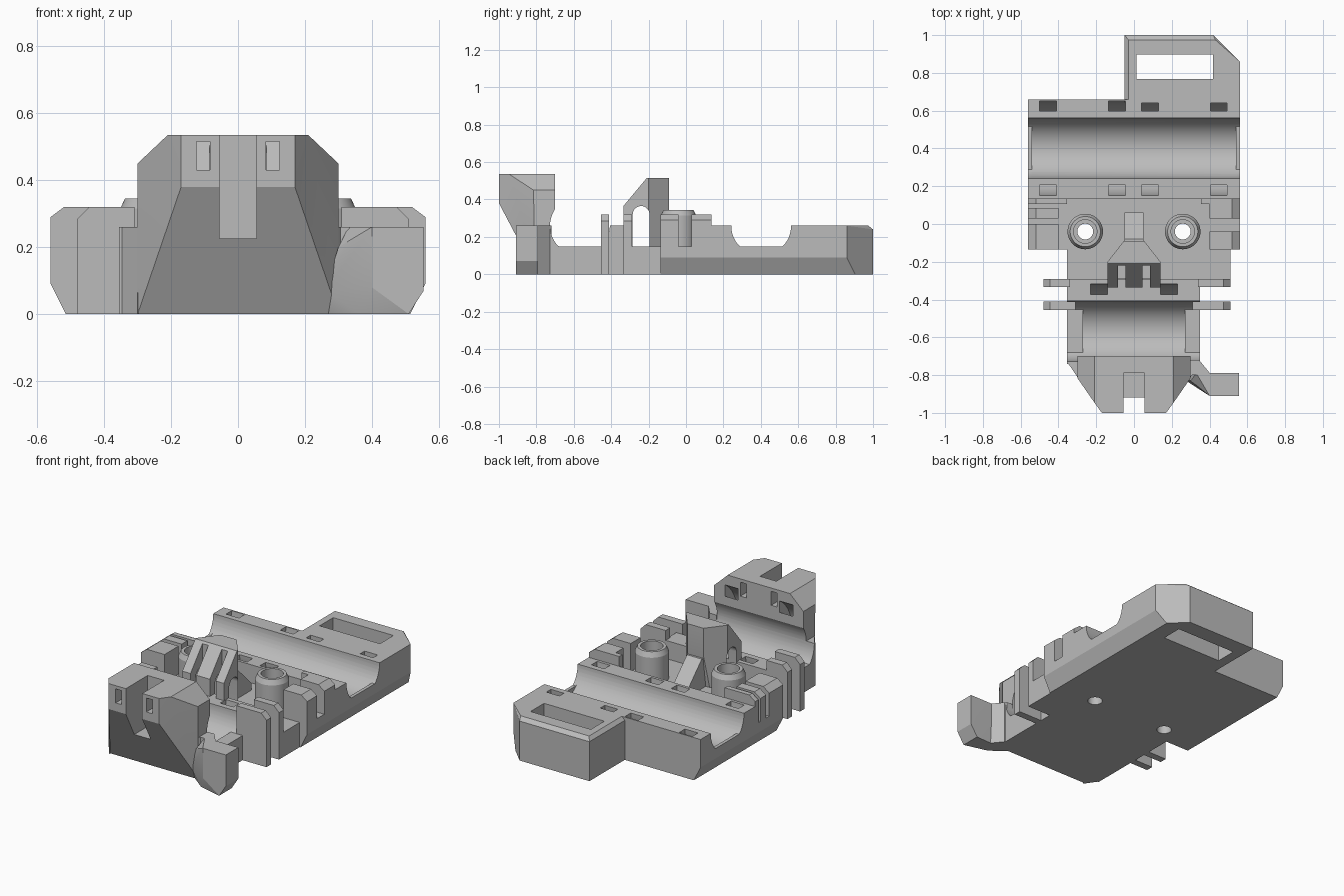
import bpy, bmesh
from math import cos, sin, pi

cube = bpy.data.objects.get("Cube")
if cube:
    bpy.data.objects.remove(cube)

GREY = (0.5, 0.5, 0.5, 1)
mat = bpy.data.materials.new("plain_grey")
mat.use_nodes = True
mat.diffuse_color = GREY
mat.node_tree.nodes["Principled BSDF"].inputs["Base Color"].default_value = GREY


def hull(name, pts):
    """Convex solid around a few corner points."""
    bm = bmesh.new()
    for p in pts:
        bm.verts.new(p)
    bmesh.ops.convex_hull(bm, input=bm.verts)
    bmesh.ops.delete(bm, geom=[v for v in bm.verts if not v.link_faces], context='VERTS')
    bmesh.ops.dissolve_limit(bm, angle_limit=0.002, verts=bm.verts, edges=bm.edges)
    bmesh.ops.recalc_face_normals(bm, faces=bm.faces)
    me = bpy.data.meshes.new(name)
    bm.to_mesh(me)
    bm.free()
    me.materials.append(mat)
    ob = bpy.data.objects.new(name, me)
    bpy.context.collection.objects.link(ob)
    return ob


def box(name, x0, x1, y0, y1, z0, z1):
    return hull(name, [(x, y, z) for x in (x0, x1) for y in (y0, y1) for z in (z0, z1)])


def along_x(name, prof, x0, x1):
    return hull(name, [(x, y, z) for x in (x0, x1) for y, z in prof])


def along_y(name, prof, y0, y1):
    return hull(name, [(x, y, z) for y in (y0, y1) for x, z in prof])


def along_z(name, prof, z0, z1):
    return hull(name, [(x, y, z) for z in (z0, z1) for x, y in prof])


def circle(cx, cy, r, n=48, low=-9):
    return [(cx + r * cos(2 * pi * i / n), max(low, cy + r * sin(2 * pi * i / n)))
            for i in range(n)]


def cut(ob, cutters):
    for c in cutters:
        m = ob.modifiers.new("cut", 'BOOLEAN')
        m.operation, m.solver, m.object = 'DIFFERENCE', 'EXACT', c
    bpy.context.view_layer.update()
    dg = bpy.context.evaluated_depsgraph_get()
    me = bpy.data.meshes.new_from_object(ob.evaluated_get(dg))
    ob.modifiers.clear()
    ob.data = me
    return ob


helpers = []


def helper(ob):
    ob.hide_render = True
    helpers.append(ob)
    return ob


AXIS_Z = 0.26


def bearing_cutters(y, half_deep, tie_xs):
    """Round bed with shallower end lips, plus ring channels for ties."""
    out = [helper(along_x("bed_cutter", circle(y, AXIS_Z, 0.16), -half_deep, half_deep)),
           helper(along_x("lip_cutter", circle(y, AXIS_Z, 0.16, low=0.15), -0.6, 0.6))]
    for x in tie_xs:
        ring = helper(along_x("tie_cutter", circle(y, AXIS_Z, 0.25), x - 0.044, x + 0.044))
        core = helper(along_x("tie_core", circle(y, AXIS_Z, 0.195), x - 0.1, x + 0.1))
        out.append(cut(ring, [core]))
    return out


rear_cuts = bearing_cutters(0.402, 0.54, (-0.455, -0.09, 0.085, 0.448))
front_cuts = bearing_cutters(-0.567, 0.27, (-0.185, 0.185))
bolt_cuts = [helper(along_z("bolt_cutter", circle(s * 0.258, -0.04, 0.042, 32), -0.1, 0.5))
             for s in (-1, 1)]


def chamfered(z, x0=-0.56, x1=0.56):
    return [(x0 + 0.045, 0), (x1 - 0.045, 0), (x1, 0.09), (x1, z), (x0, z), (x0, 0.09)]


# Rear bearing block and belt-side extension
rear = along_y("rear_block", chamfered(0.26), 0.135, 0.66)
corner = helper(along_z("corner_cutter", [(-0.6, 0.62), (-0.6, 0.7), (-0.52, 0.7)], -0.1, 0.4))
cut(rear, rear_cuts + [corner])
ext = hull("rear_extension", [
    (-0.05, 0.64, 0), (-0.05, 0.64, 0.24), (-0.03, 0.64, 0.26),
    (-0.05, 1, 0), (-0.05, 1, 0.24), (-0.03, 0.975, 0.26), (0.43, 0.975, 0.26),
    (0.42, 1, 0), (0.42, 1, 0.24), (0.56, 0.86, 0.09), (0.56, 0.86, 0.26),
    (0.515, 0.905, 0), (0.515, 0.64, 0), (0.56, 0.64, 0.09), (0.56, 0.64, 0.26)])
cut(ext, [helper(box("slot_cutter", 0.012, 0.418, 0.768, 0.898, -0.1, 0.4))])

# Floor slabs
cut(along_y("middle_floor", chamfered(0.15), -0.135, 0.15), bolt_cuts)
box("front_floor", -0.355, 0.51, -0.3, -0.13, 0, 0.15)

# Front bearing block
cut(box("front_bearing_block", -0.355, 0.35, -0.74, -0.29, 0, 0.26), front_cuts)

# Side blocks with narrow slots
left_prof = chamfered(0.32, 0.40, 0.56)
left_prof = [(0.40, 0), (0.515, 0), (0.56, 0.09), (0.56, 0.29), (0.52, 0.32), (0.40, 0.32)]
block = along_y("left_side_block", left_prof, -0.135, 0.135)
cut(block, [helper(box("gap_cutter", 0.3, 0.7, -0.04, 0.03, 0.15, 0.5))])
block = along_y("right_side_block", [(-x, z) for x, z in left_prof], -0.135, 0.135)
cut(block, [helper(box("gap_cutter", -0.7, -0.3, 0.085, 0.105, 0.15, 0.5)),
            helper(box("gap_cutter", -0.7, -0.3, 0.0, 0.03, 0.15, 0.5))])
for s, n in ((1, "left"), (-1, "right")):
    xs = sorted((s * 0.355, s * 0.42))
    box(n + "_inner_rib", *xs, 0.105, 0.135, 0.1, 0.32)

# Upright side tabs
for y, inner in ((-0.433, 0.31), (-0.312, 0.34)):
    for s, n, out in ((1, "left", 0.51), (-1, "right", 0.48)):
        along_y(n + "_tab", [(s * inner, 0), (s * out, 0), (s * out, 0.285),
                             (s * (out - 0.035), 0.32), (s * inner, 0.32)],
                y - 0.022, y + 0.022)

# Hollow screw bosses
for s, n in ((1, "left"), (-1, "right")):
    c = (s * 0.258, -0.04)
    boss = hull(n + "_boss", [(x, y, z) for r, z in ((0.094, 0.1), (0.094, 0.315), (0.08, 0.345))
                              for x, y in circle(*c, r)])
    bore = helper(along_z("bore_cutter", circle(*c, 0.062), 0.28, 0.5))
    cut(boss, [bore] + bolt_cuts)

# Central belt tower with side arch, front slots and trimmed rear corners
tower = along_x("belt_tower", [(-0.335, 0.14), (-0.335, 0.365), (-0.21, 0.515),
                               (-0.09, 0.515), (-0.09, 0.35), (-0.12, 0.14)], -0.14, 0.14)
arch_prof = circle(-0.24, 0.32, 0.045, 32) + [(-0.285, 0.15), (-0.195, 0.15)]
cuts = [helper(along_x("arch_cutter", arch_prof, -0.3, 0.3))]
for s in (-1, 1):
    cuts.append(helper(along_z("trim_cutter", [(s * 0.14, -0.2), (s * 0.05, -0.085),
                                               (s * 0.05, 0), (s * 0.3, 0), (s * 0.3, -0.2)],
                               0.1, 0.6)))
    xs = sorted((s * 0.045, s * 0.085))
    cuts.append(helper(box("finger_cutter", *xs, -0.4, -0.22, 0.2, 0.6)))
cut(tower, cuts)
along_x("belt_ramp", [(-0.13, 0.14), (-0.13, 0.33), (-0.08, 0.33), (0.06, 0.19),
                      (0.06, 0.14)], -0.05, 0.05)

# Faceted front clamp
half = [(0.17, -1, 0.535), (0.17, -1, 0.38), (0.21, -0.945, 0.535), (0.21, -0.7, 0.535),
        (0.30, -0.815, 0.45), (0.30, -0.7, 0.45), (0.30, -0.7, 0), (0.30, -0.81, 0.08),
        (0.30, -0.8, 0)]
clamp = hull("front_clamp", [(s * x, y, z) for s in (-1, 1) for x, y, z in half])
cuts = [helper(box("notch_cutter", -0.055, 0.055, -1.1, -0.79, 0.225, 0.7))]
for s in (-1, 1):
    xs = sorted((s * 0.083, s * 0.124))
    cuts.append(helper(box("window_cutter", *xs, -1.1, -0.6, 0.43, 0.515)))
cut(clamp, front_cuts + cuts)

# Lower shoulders and the side foot
for s, n in ((1, "left"), (-1, "right")):
    along_z(n + "_shoulder", [(s * 0.354, -0.73), (s * 0.30, -0.81), (s * 0.28, -0.73)], 0, 0.26)
hull("side_foot", [
    (0.40, -0.91, 0.08), (0.36, -0.87, 0), (0.51, -0.91, 0), (0.555, -0.91, 0.07),
    (0.555, -0.91, 0.26), (0.40, -0.91, 0.26), (0.27, -0.8, 0), (0.26, -0.82, 0.07),
    (0.51, -0.79, 0), (0.555, -0.79, 0.07), (0.555, -0.79, 0.26), (0.30, -0.83, 0.2),
    (0.33, -0.79, 0.26)])
along_z("foot_gusset", [(0.345, -0.72), (0.365, -0.765), (0.41, -0.8), (0.3, -0.8),
                        (0.3, -0.72)], 0, 0.26)

# Drop the cutters and shade round surfaces smoothly
for h in helpers:
    bpy.data.objects.remove(h)
bpy.ops.object.select_all(action='DESELECT')
for ob in bpy.context.scene.objects:
    if ob.type == 'MESH':
        ob.select_set(True)
        bpy.context.view_layer.objects.active = ob
bpy.ops.object.shade_smooth_by_angle(angle=0.4)
